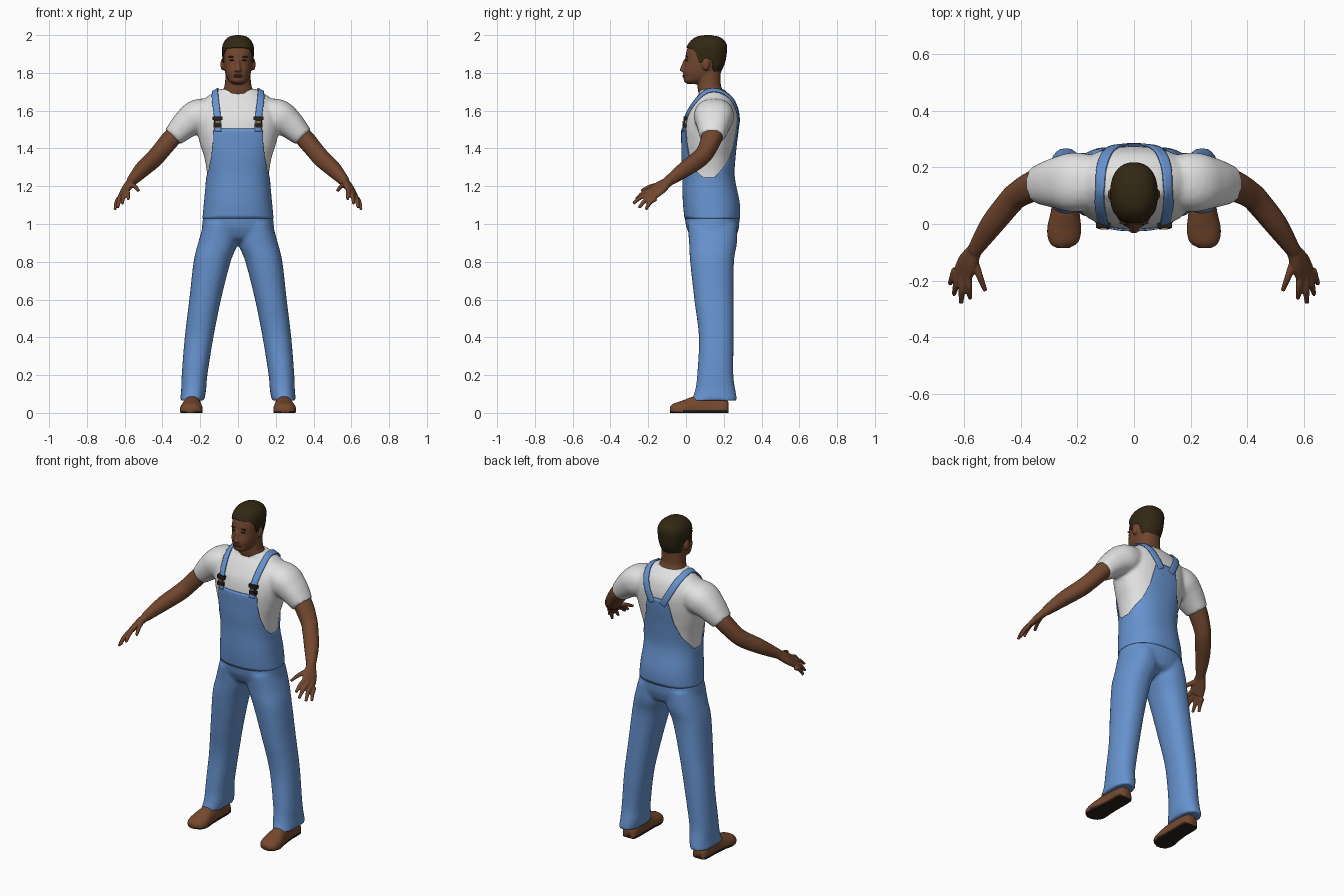
import bpy, bmesh, math
from mathutils import Vector

cube = bpy.data.objects.get("Cube")
if cube:
    bpy.data.objects.remove(cube)


def material(name, rgb):
    m = bpy.data.materials.new(name)
    m.use_nodes = True
    m.diffuse_color = (*rgb, 1)
    m.node_tree.nodes["Principled BSDF"].inputs["Base Color"].default_value = (*rgb, 1)
    return m


SKIN = material("brown skin", (.165, .062, .028))
DENIM = material("blue denim", (.135, .29, .62))
SHIRT = material("white cotton", (.76, .76, .76))
HAIR = material("dark hair", (.032, .021, .007))
LEATHER = material("shoe leather", (.18, .066, .027))
DARK = material("dark trim", (.02, .014, .01))
BRASS = material("brass", (.3, .2, .08))
LIP = material("lips", (.12, .04, .022))


def spline(keys, steps=8):
    """Smooth curve through key tuples."""
    out = []
    for i in range(len(keys) - 1):
        a, b, c, d = (keys[max(0, min(len(keys) - 1, i + k))] for k in (-1, 0, 1, 2))
        for s in range(steps):
            t = s / steps
            out.append([q + .5 * t * (r - p + t * (2 * p - 5 * q + 4 * r - u + t * (3 * (q - r) + u - p)))
                        for p, q, r, u in zip(a, b, c, d)])
    return out + [list(keys[-1])]


def power(v, e=.88):
    return math.copysign(abs(v) ** e, v)


def loft(bm, keys, ref=None, sides=(1,), n=32):
    """Closed tube of keys (x, y, z, width, depth); level rings, or across the path when ref is given."""
    rows = spline(keys)
    for sign in sides:
        rings = []
        for i, row in enumerate(rows):
            c, ra, rb = Vector(row[:3]), max(row[3], .002), max(row[4], .002)
            A, B = Vector((1, 0, 0)), Vector((0, 1, 0))
            if ref:
                T = Vector(rows[min(i + 1, len(rows) - 1)][:3]) - Vector(rows[max(i - 1, 0)][:3])
                A = T.cross(Vector(ref)).normalized()
                B = A.cross(T).normalized()
            ring = []
            for j in range(n):
                f = math.tau * j / n
                p = c + A * ra * power(math.sin(f)) - B * rb * power(math.cos(f))
                ring.append(bm.verts.new((p.x * sign, p.y, max(p.z, 0))))
            rings.append(ring)
        for r, q in zip(rings, rings[1:]):
            for j in range(n):
                k = (j + 1) % n
                bm.faces.new((r[j], r[k], q[k], q[j]))
        bm.faces.new(rings[0])
        bm.faces.new(rings[-1])


def ball(bm, center, size):
    g = bmesh.ops.create_uvsphere(bm, u_segments=20, v_segments=12, radius=1)
    for v in g["verts"]:
        v.co = Vector(center) + Vector([a * b for a, b in zip(v.co, size)])


def block(bm, center, size):
    g = bmesh.ops.create_cube(bm, size=1)
    for v in g["verts"]:
        v.co = Vector(center) + Vector([a * b for a, b in zip(v.co, size)])


def finish(name, bm, mats, voxel=0, smooth=True, recalc=True, iterations=3):
    if recalc:
        bmesh.ops.recalc_face_normals(bm, faces=bm.faces[:])
    me = bpy.data.meshes.new(name)
    for f in bm.faces:
        f.smooth = smooth
    bm.to_mesh(me)
    bm.free()
    ob = bpy.data.objects.new(name, me)
    bpy.context.collection.objects.link(ob)
    for m in mats:
        me.materials.append(m)
    if voxel:
        r = ob.modifiers.new("blend", "REMESH")
        r.mode, r.voxel_size, r.use_smooth_shade = "VOXEL", voxel, True
        s = ob.modifiers.new("soften", "SMOOTH")
        s.factor, s.iterations = .5, iterations
    return ob


def lookup(table, x):
    """Straight-line interpolation in rows sorted by their first entry."""
    for a, b in zip(table, table[1:]):
        if x <= b[0]:
            t = max(0, (x - a[0]) / max(b[0] - a[0], 1e-6))
            return [p + (q - p) * t for p, q in zip(a, b)]
    return list(table[-1])


def shell(bm, keys, low, high, offset, lift=0, rows=28, n=128, cap=False):
    """Layer over a level loft between two edges given by angle from the front."""
    dense = sorted([r[2], r[1], r[3], r[4]] for r in spline(keys))
    grid = []
    for i in range(rows + 1):
        ring = []
        for j in range(n):
            f = math.tau * j / n
            fold = min(f, math.tau - f)
            lo, hi = lookup(low, fold)[1], lookup(high, fold)[1]
            z, cy, a, b = lookup(dense, lo + (hi - lo) * i / rows)
            o = offset(z)
            ring.append(bm.verts.new(((a + o) * power(math.sin(f)),
                                      cy - (b + o) * power(math.cos(f)), z + lift)))
        grid.append(ring)
    for r, q in zip(grid, grid[1:]):
        for j in range(n):
            k = (j + 1) % n
            bm.faces.new((r[j], r[k], q[k], q[j]))
    if cap:
        bm.faces.new(grid[-1])


BOTH = (1, -1)
UP = (0, 0, 1)
body = [(0, .15, .895, .03, .05), (0, .147, .92, .13, .11), (0, .143, .96, .187, .132),
        (0, .14, 1.0, .189, .142), (0, .135, 1.1, .177, .146), (0, .124, 1.2, .165, .135),
        (0, .119, 1.27, .165, .131), (0, .119, 1.35, .178, .136), (0, .122, 1.42, .2, .14),
        (0, .127, 1.5, .218, .145), (0, .135, 1.57, .222, .14), (0, .143, 1.62, .21, .123),
        (0, .148, 1.66, .18, .102), (0, .147, 1.69, .14, .078), (0, .135, 1.715, .095, .064)]

# Trousers: hips and both legs blended together
bm = bmesh.new()
loft(bm, [k for k in body if k[2] <= 1.2])
loft(bm, [(.243, .15, .065, .064, .122), (.235, .155, .12, .066, .107), (.23, .155, .2, .068, .096),
          (.206, .16, .4, .076, .092), (.174, .148, .6, .084, .104), (.137, .138, .8, .098, .116),
          (.106, .143, .9, .105, .127), (.09, .14, 1.0, .092, .132)], sides=BOTH)
finish("trousers", bm, [DENIM], .011)

# Shirt: chest and sleeves blended together
bm = bmesh.new()
loft(bm, [k for k in body if k[2] >= 1.2])
loft(bm, [(.1, .15, 1.59, .085, .07), (.205, .148, 1.572, .105, .09), (.275, .145, 1.528, .09, .077),
          (.345, .138, 1.46, .066, .055)], UP, BOTH)
shirt = finish("shirt", bm, [SHIRT], .01, iterations=4)

# Bib with low sides and a narrow rising back
bm = bmesh.new()
shell(bm, body, [(0, 1.03), (4, 1.03)],
      [(0, 1.505), (.57, 1.505), (.64, 1.43), (.8, 1.36), (1.08, 1.285), (1.4, 1.245), (1.75, 1.245),
       (2.1, 1.29), (2.4, 1.33), (2.72, 1.42), (2.9, 1.56), (3.2, 1.56)],
      lambda z: .007 * min(1, (z - .97) / .2))
bib = finish("bib", bm, [DENIM], recalc=False)
bib.modifiers.new("cloth", "SOLIDIFY").thickness = .006

# Shoulder straps laid on the shirt
for side, sign in (("left", 1), ("right", -1)):
    bm = bmesh.new()
    path = [Vector(p) for p in spline([(.108, -.02, 1.49), (.112, 0, 1.58), (.122, .05, 1.66), (.124, .13, 1.715),
                                       (.108, .21, 1.68), (.078, .265, 1.61), (.035, .28, 1.53)])]
    strips = []
    for i, p in enumerate(path):
        T = (path[min(i + 1, len(path) - 1)] - path[max(i - 1, 0)]).normalized()
        W = (Vector((1, 0, 0)) - T * T.x).normalized() * .019
        strips.append([bm.verts.new(((p + W * k / 2).x * sign, *(p + W * k / 2).yz)) for k in range(-2, 3)])
    for r, q in zip(strips, strips[1:]):
        for j in range(4):
            bm.faces.new((r[j], r[j + 1], q[j + 1], q[j]))
    strap = finish(side + "_strap", bm, [DENIM])
    w = strap.modifiers.new("lay", "SHRINKWRAP")
    w.target, w.wrap_mode, w.offset = shirt, "ABOVE_SURFACE", .007
    t = strap.modifiers.new("cloth", "SOLIDIFY")
    t.thickness, t.offset = .008, 0

    # Buckle
    bm = bmesh.new()
    block(bm, (.109 * sign, -.004, 1.56), (.052, .02, .02))
    block(bm, (.109 * sign, -.008, 1.522), (.042, .02, .022))
    block(bm, (.109 * sign, -.006, 1.54), (.03, .016, .03))
    finish(side + "_buckle", bm, [DARK], smooth=False)
    bm = bmesh.new()
    block(bm, (.109 * sign, -.016, 1.541), (.022, .006, .01))
    finish(side + "_buckle_stud", bm, [BRASS], smooth=False)

# Head, neck, arms and hands
head = [(0, .04, 1.74, .02, .03), (0, .047, 1.755, .045, .057), (0, .075, 1.78, .061, .088),
        (0, .085, 1.81, .07, .1), (0, .098, 1.85, .076, .104), (0, .105, 1.9, .079, .106),
        (0, .112, 1.94, .077, .1), (0, .115, 1.97, .062, .08), (0, .115, 1.988, .038, .05),
        (0, .115, 1.995, .008, .01)]
bm = bmesh.new()
loft(bm, head)
loft(bm, [(0, .14, 1.64, .085, .06), (0, .131, 1.7, .081, .066), (0, .122, 1.74, .07, .062),
          (0, .12, 1.82, .064, .065)])
loft(bm, [(0, -.006, 1.804, .013, .01), (0, -.015, 1.813, .02, .018), (0, -.011, 1.832, .013, .016),
          (0, .002, 1.87, .01, .014)])
for s in BOTH:
    ball(bm, (.081 * s, .105, 1.845), (.012, .021, .033))
loft(bm, [(.29, .145, 1.51, .05, .045), (.345, .138, 1.462, .055, .048), (.41, .105, 1.385, .047, .046),
          (.445, .07, 1.345, .045, .046), (.505, -.005, 1.29, .041, .041), (.565, -.095, 1.225, .026, .027)],
     UP, BOTH)
hand = (.6, 0, .8)
loft(bm, [(.553, -.075, 1.238, .025, .024), (.568, -.1, 1.22, .029, .023), (.588, -.138, 1.192, .042, .02),
          (.607, -.178, 1.16, .042, .015)], hand, BOTH)
fingers = [((.632, -.16, 1.135), (.652, -.212, 1.077)), ((.62, -.172, 1.15), (.638, -.25, 1.085)),
           ((.606, -.18, 1.165), (.612, -.28, 1.108)), ((.588, -.178, 1.182), (.58, -.265, 1.13)),
           ((.568, -.12, 1.208), (.526, -.237, 1.176))]
for base, tip in fingers:
    b, t = Vector(base), Vector(tip)
    m = b.lerp(t, .5) + Vector((0, -.004, .008))
    loft(bm, [(*b, .014, .013), (*m, .012, .012), (*t, .008, .008)], hand, BOTH, 12)
finish("skin", bm, [SKIN], .005, iterations=2)

# Cropped hair
bm = bmesh.new()
shell(bm, head, [(0, 1.93), (.8, 1.925), (1.15, 1.9), (1.35, 1.85), (1.5, 1.85), (1.62, 1.875), (1.85, 1.86),
                 (2.1, 1.81), (2.5, 1.785), (3.2, 1.78)], [(0, 1.995), (4, 1.995)],
      lambda z: .005, lift=.005, cap=True)
hair = finish("hair", bm, [HAIR], recalc=False)
hair.modifiers.new("thickness", "SOLIDIFY").thickness = .006

# Eyes, brows and lips
bm = bmesh.new()
for s in BOTH:
    ball(bm, (.031 * s, .004, 1.867), (.013, .007, .005))
finish("eyes", bm, [DARK])
bm = bmesh.new()
for s in BOTH:
    ball(bm, (.033 * s, .005, 1.885), (.019, .007, .004))
finish("brows", bm, [HAIR])
bm = bmesh.new()
for z in (1.779, 1.787):
    ball(bm, (0, -.008, z), (.025, .011, .005))
finish("lips", bm, [LIP])

# Shoes with dark soles
bm = bmesh.new()
loft(bm, [(.24, .225, .015, .026, .04), (.24, .205, .015, .045, .062), (.24, .12, .015, .046, .085),
          (.243, .05, .015, .05, .075), (.247, -.02, .015, .06, .05), (.25, -.065, .015, .05, .034),
          (.25, -.085, .015, .022, .018)], UP, BOTH, 40)
for f in bm.faces:
    f.material_index = int(f.calc_center_median().z < .01)
finish("shoes", bm, [LEATHER, DARK])
